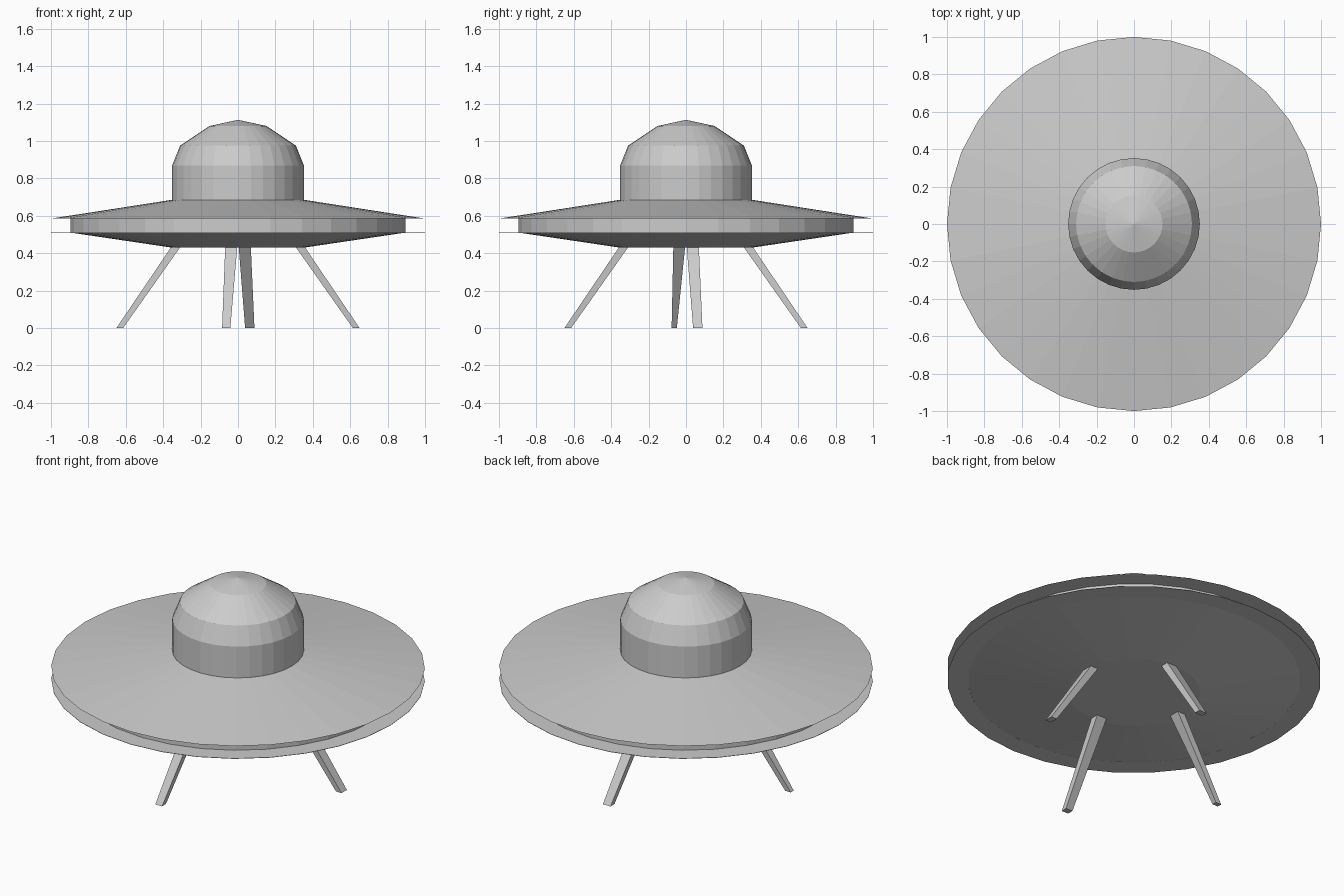
import bpy, bmesh
from math import pi, sin, cos
from mathutils import Matrix, Vector

if "Cube" in bpy.data.objects:
    bpy.data.objects.remove(bpy.data.objects["Cube"])

SIDES = 32

metal = bpy.data.materials.new("grey metal")
metal.use_nodes = True
grey = (0.6, 0.6, 0.6, 1)
metal.diffuse_color = grey
metal.node_tree.nodes["Principled BSDF"].inputs["Base Color"].default_value = grey


def finish(name, bm):
    bmesh.ops.recalc_face_normals(bm, faces=bm.faces[:])
    mesh = bpy.data.meshes.new(name)
    bm.to_mesh(mesh)
    bm.free()
    mesh.materials.append(metal)
    obj = bpy.data.objects.new(name, mesh)
    bpy.context.collection.objects.link(obj)
    return obj


def lathe(name, profile, closed=False):
    """Turn a (radius, height) profile around z; open ends are capped."""
    bm = bmesh.new()
    rings = [[bm.verts.new((r * cos(2 * pi * i / SIDES), r * sin(2 * pi * i / SIDES), z))
              for i in range(SIDES)] for r, z in profile]
    pairs = list(zip(rings, rings[1:]))
    if closed:
        pairs.append((rings[-1], rings[0]))
    else:
        bm.faces.new(rings[0])
        bm.faces.new(rings[-1])
    for low, high in pairs:
        for i in range(SIDES):
            j = (i + 1) % SIDES
            bm.faces.new((low[i], low[j], high[j], high[i]))
    bmesh.ops.remove_doubles(bm, verts=bm.verts[:], dist=0.0005)
    return finish(name, bm)


# Saucer body: shallow belly, upright wall, overhanging conical deck
lathe("saucer_body", [(0.355, 0.43), (0.895, 0.51), (0.895, 0.585),
                      (1.0, 0.585), (0.355, 0.685)])

# Paper-thin flange around the foot of the wall
lathe("lower_flange", [(0.89, 0.509), (1.0, 0.509), (1.0, 0.511), (0.89, 0.511)], closed=True)

# Cabin with a faceted dome
lathe("cabin_dome", [(0.352, 0.68), (0.352, 0.87), (0.31, 0.975),
                     (0.152, 1.08), (0.0001, 1.113)])


# Splayed, tapering legs, set to one side of each axis
def leg(name, angle, side, foot_width):
    bm = bmesh.new()
    bmesh.ops.create_cube(bm, size=1)
    turn = Matrix.Rotation(angle, 3, "Z")
    for v in bm.verts:
        top = v.co.z > 0
        radius, depth = (0.307, 0.05) if top else (0.632, 0.036)
        offset, width = (0.034, 0.066) if top else (0.063, foot_width)
        v.co = turn @ Vector((radius + v.co.x * depth,
                              side * offset + v.co.y * width,
                              0.47 if top else 0))
    finish(name, bm)


leg("left_leg", 0, 1, 0.05)
leg("back_leg", pi / 2, -1, 0.05)
leg("right_leg", pi, 1, 0.028)
leg("front_leg", -pi / 2, -1, 0.044)
